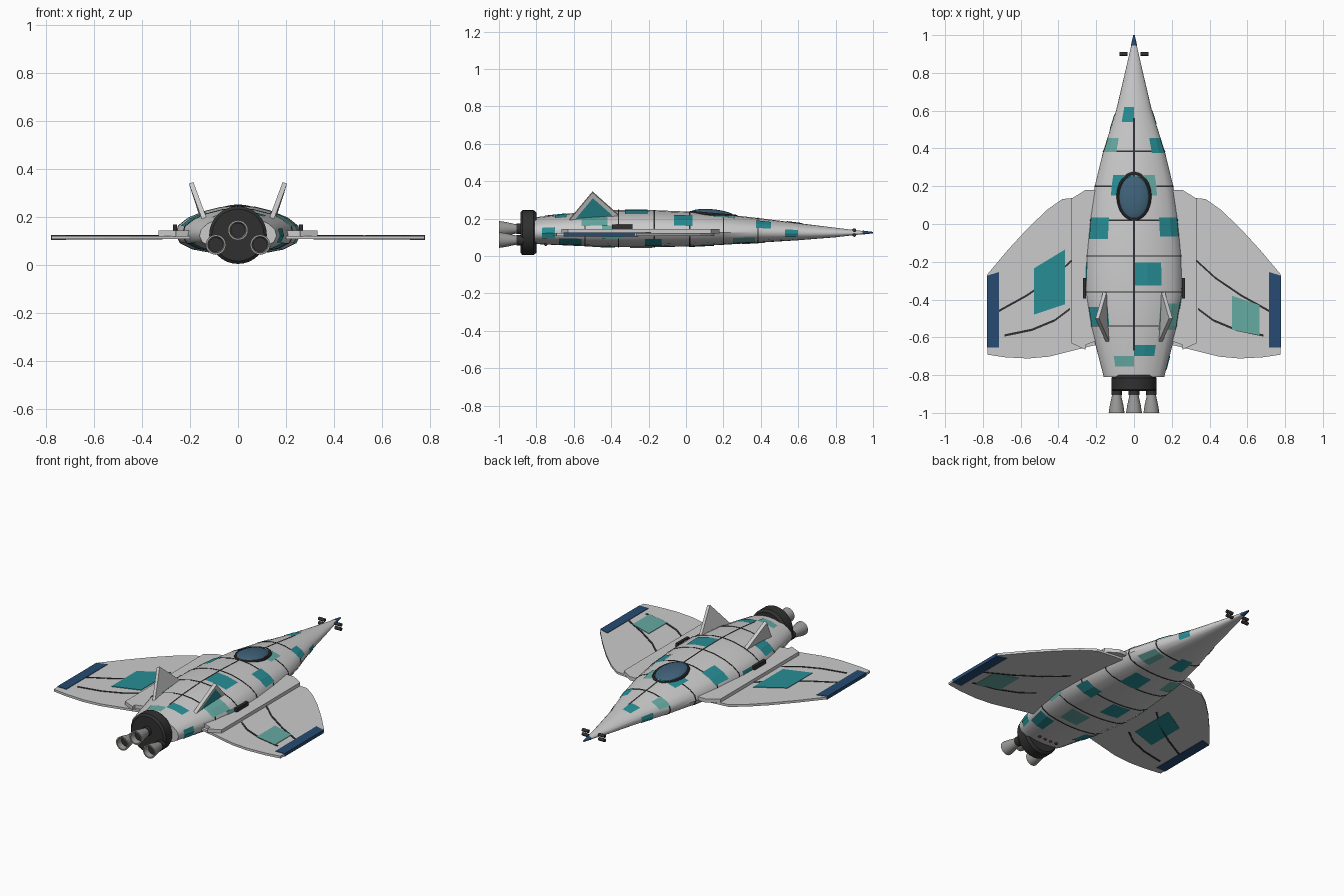
import bpy, bmesh, math
from mathutils import Vector

if "Cube" in bpy.data.objects:
    bpy.data.objects.remove(bpy.data.objects["Cube"])


def mat(name, r, g, b):
    m = bpy.data.materials.new(name)
    m.diffuse_color = (r, g, b, 1)
    m.use_nodes = True
    m.node_tree.nodes["Principled BSDF"].inputs["Base Color"].default_value = m.diffuse_color
    return m


HULL = mat("hull_white", .72, .74, .75)
TEAL = mat("teal", .02, .27, .30)
MINT = mat("mint", .13, .40, .36)
NAVY = mat("navy", .02, .07, .17)
GLASS = mat("glass", .05, .12, .19)
DARK = mat("dark", .03, .03, .03)
METAL = mat("metal", .32, .32, .31)
RED = mat("dark_red", .10, .02, .03)


def make(name, verts, faces, m, smooth=0):
    me = bpy.data.meshes.new(name)
    me.from_pydata([tuple(v) for v in verts], [], faces)
    bm = bmesh.new()
    bm.from_mesh(me)
    bmesh.ops.recalc_face_normals(bm, faces=bm.faces)
    bm.to_mesh(me)
    bm.free()
    ob = bpy.data.objects.new(name, me)
    bpy.context.collection.objects.link(ob)
    me.materials.append(m)
    if smooth:
        bpy.ops.object.select_all(action='DESELECT')
        ob.select_set(True)
        bpy.context.view_layer.objects.active = ob
        bpy.ops.object.shade_smooth_by_angle(angle=math.radians(smooth))
    return ob


def loft(name, rings, m, smooth=0, closed=False):
    n, k = len(rings[0]), len(rings)
    faces = [(i * n + j, i * n + (j + 1) % n, (i + 1) % k * n + (j + 1) % n, (i + 1) % k * n + j)
             for i in range(k if closed else k - 1) for j in range(n)]
    if not closed:
        faces += [tuple(range(n)), tuple(range((k - 1) * n, k * n))]
    return make(name, [v for r in rings for v in r], faces, m, smooth)


def slab(name, pts, z0, z1, m):
    return loft(name, [[(x, y, z) for x, y in pts] for z in (z0, z1)], m)


def flip(pts, s):
    return [(s * x, y) for x, y in pts]


def turned(name, cx, cz, profile, m, n=24):
    # body of revolution along y from (radius, y) pairs
    return loft(name, [[(cx + r * math.cos(2 * math.pi * i / n), y, cz + r * math.sin(2 * math.pi * i / n))
                        for i in range(n)] for r, y in profile], m, 35)


# Fuselage stations: y, half width, top z, bottom z
STATIONS = [(1.0, .002, .127, .123), (.8, .048, .151, .1), (.6, .095, .176, .084), (.385, .163, .203, .071),
            (.2, .208, .224, .06), (.02, .235, .237, .051), (-.17, .253, .245, .047),
            (-.36, .258, .246, .047), (-.54, .23, .236, .052), (-.81, .16, .207, .064)]
HALF = [(0, 1), (.28, .94), (.56, .76), (.80, .50), (.96, .18), (1, -.2), (.93, -.55), (.73, -.8),
        (.5, -.91), (.25, -.98), (0, -1)]
SECTION = HALF + [(-x, z) for x, z in HALF[-2:0:-1]]


def ring(y, grow=0.0):
    for a, b in zip(STATIONS, STATIONS[1:]):
        if a[0] >= y >= b[0]:
            t = (a[0] - y) / (a[0] - b[0])
            w, zt, zb = (a[i] + t * (b[i] - a[i]) for i in (1, 2, 3))
            break
    c, h = (zt + zb) / 2, (zt - zb) / 2
    return [Vector(((w + grow) * x, y, c + (h + grow) * z)) for x, z in SECTION]


loft("fuselage", [ring(s[0]) for s in STATIONS], HULL, 40)
loft("nose_tip", [ring(y, .002) for y in (1.0, .945)], NAVY, 40)

# Panel seams around and along the hull
for y in (.385, .2, .02, -.17, -.36, -.54):
    loft("hull_seam", [ring(y + .003, .002), ring(y - .003, .002)], DARK)
ys = [.56, .385, .2, .02, -.17, -.36, -.54, -.67]
v = [(x, y, ring(y)[0].z + .003) for y in ys for x in (-.005, .005)]
make("spine_seam", v, [(2 * i, 2 * i + 1, 2 * i + 3, 2 * i + 2) for i in range(len(ys) - 1)], DARK)

# Painted hull panels: sector (clockwise from top), y range, colour
PANELS = [(9, .54, .62, TEAL), (8, .38, .455, MINT), (1, .375, .455, TEAL), (9, .15, .26, TEAL),
          (0, .15, .26, MINT), (8, -.08, .035, TEAL), (1, -.065, .035, TEAL), (0, -.325, -.205, TEAL),
          (8, -.54, -.44, TEAL), (9, -.755, -.7, MINT), (0, -.7, -.64, TEAL), (1, -.56, -.42, MINT),
          (2, .53, .6, TEAL), (2, -.77, -.7, TEAL), (3, .25, .37, MINT), (2, -.45, -.34, MINT),
          (3, -.22, -.13, TEAL), (3, -.68, -.56, TEAL), (5, .3, .42, TEAL), (4, .02, .15, TEAL),
          (5, -.3, -.18, TEAL), (4, -.5, -.38, MINT), (6, .08, .19, MINT), (7, -.3, -.2, TEAL),
          (6, -.66, -.56, TEAL), (7, .5, .58, TEAL)]
for s, y0, y1, m in PANELS:
    cuts = sorted([y0, y1] + [q[0] for q in STATIONS if y0 < q[0] < y1])
    v = [ring(y, .003)[(2 * s + k) % 20] for y in cuts for k in range(3)]
    f = [(3 * i + k, 3 * i + k + 1, 3 * i + k + 4, 3 * i + k + 3)
         for i in range(len(cuts) - 1) for k in range(2)]
    me = make("hull_panel", v, f, m)

# Canopy and its rim
bpy.ops.mesh.primitive_uv_sphere_add(segments=32, ring_count=16, location=(0, .14, .222))
canopy = bpy.context.object
canopy.name = "canopy"
canopy.scale = (.082, .118, .028)
canopy.rotation_euler = (math.radians(-5), 0, 0)
canopy.data.materials.append(GLASS)
bpy.ops.object.shade_smooth_by_angle()
bpy.ops.mesh.primitive_torus_add(major_radius=1, minor_radius=.1, major_segments=36, minor_segments=8,
                                 location=(0, .147, .221))
rim = bpy.context.object
rim.name = "canopy_rim"
rim.scale = (.084, .119, .1)
rim.rotation_euler = (math.radians(-5), 0, 0)
rim.data.materials.append(DARK)
bpy.ops.object.shade_smooth_by_angle()

WING = [(.2, .15), (.38, .132), (.46, .075), (.56, -.02), (.67, -.14), (.775, -.265),
        (.775, -.692), (.68, -.706), (.56, -.712), (.45, -.702), (.33, -.672), (.2, -.64)]
STRAKE = [(.2, .18), (.257, .18), (.33, .135), (.33, -.632), (.257, -.665), (.257, -.64), (.2, -.62)]
TIP = [(.715, -.25), (.777, -.25), (.777, -.655), (.715, -.655)]


def stripe(pts, w=.006):
    return [(x, y + w) for x, y in pts] + [(x, y - w) for x, y in reversed(pts)]


for s, side in ((1, "right"), (-1, "left")):
    # Wings, strakes and wing markings
    slab(side + "_wing", flip(WING, s), .108, .122, HULL)
    slab(side + "_strake", flip(STRAKE, s), .12, .143, HULL)
    slab(side + "_wing_tip", flip([(x, y if y < -.3 else y - (x - .7) * .3) for x, y in TIP], s),
         .105, .125, NAVY)
    for line in ([(.315, -.18), (.43, -.285), (.57, -.38), (.715, -.46)],
                 [(.34, -.45), (.42, -.51), (.54, -.56), (.685, -.59)]):
        slab(side + "_wing_stripe", flip(stripe(line), s), .106, .1245, DARK)

    # Canted tail fins
    a, b, c = Vector((s * .15, -.345, .205)), Vector((s * .135, -.635, .18)), Vector((s * .195, -.5, .342))
    n = Vector((s * .95, 0, -.32)) * .01
    loft(side + "_tail_fin", [[p + n for p in (a, b, c)], [p - n for p in (a, b, c)]], HULL)
    if s > 0:
        mid = (a + b + c) / 3 + Vector((0, 0, .008))
        make("fin_panel", [mid + (p - mid) * .68 + n * 1.2 for p in (a, b, c)], [(0, 1, 2)], TEAL)

    # Side vents and nose thrusters
    bpy.ops.mesh.primitive_cube_add(size=1, location=(s * .262, -.34, .157))
    vent = bpy.context.object
    vent.name = side + "_side_vent"
    vent.scale = (.016, .11, .024)
    vent.data.materials.append(DARK)
    for z in (.138, .112):
        bpy.ops.mesh.primitive_cylinder_add(vertices=12, radius=.01, depth=.042,
                                            location=(s * .056, .9, z), rotation=(0, math.pi / 2, 0))
        t = bpy.context.object
        t.name = side + "_nose_thruster"
        t.data.materials.append(DARK)
        bpy.ops.object.shade_smooth_by_angle()

slab("left_wing_panel", [(-.53, -.235), (-.365, -.135), (-.365, -.425), (-.53, -.48)], .106, .125, TEAL)
slab("right_wing_panel", [(.52, -.38), (.665, -.43), (.665, -.588), (.52, -.56)], .106, .125, MINT)

# Engine mount and three hollow nozzles
turned("engine_mount", 0, .125, [(.108, -.8), (.12, -.815), (.12, -.875), (.108, -.885)], DARK, 32)
for cx, cz in ((0, .145), (-.092, .085), (.092, .085)):
    turned("nozzle_collar", cx, cz, [(.028, -.87), (.028, -.905)], DARK)
    turned("nozzle", cx, cz, [(.022, -.89), (.027, -.92), (.036, -.96), (.042, -1), (.034, -1),
                              (.028, -.95)], METAL)
    turned("nozzle_throat", cx, cz, [(.031, -.965), (.027, -.95)], DARK)

# Belly lights near the engines
for x in (-.06, -.02, .02, .06):
    bpy.ops.mesh.primitive_uv_sphere_add(segments=12, ring_count=8, radius=.009, location=(x, -.75, .063))
    d = bpy.context.object
    d.name = "belly_light"
    d.data.materials.append(RED)
